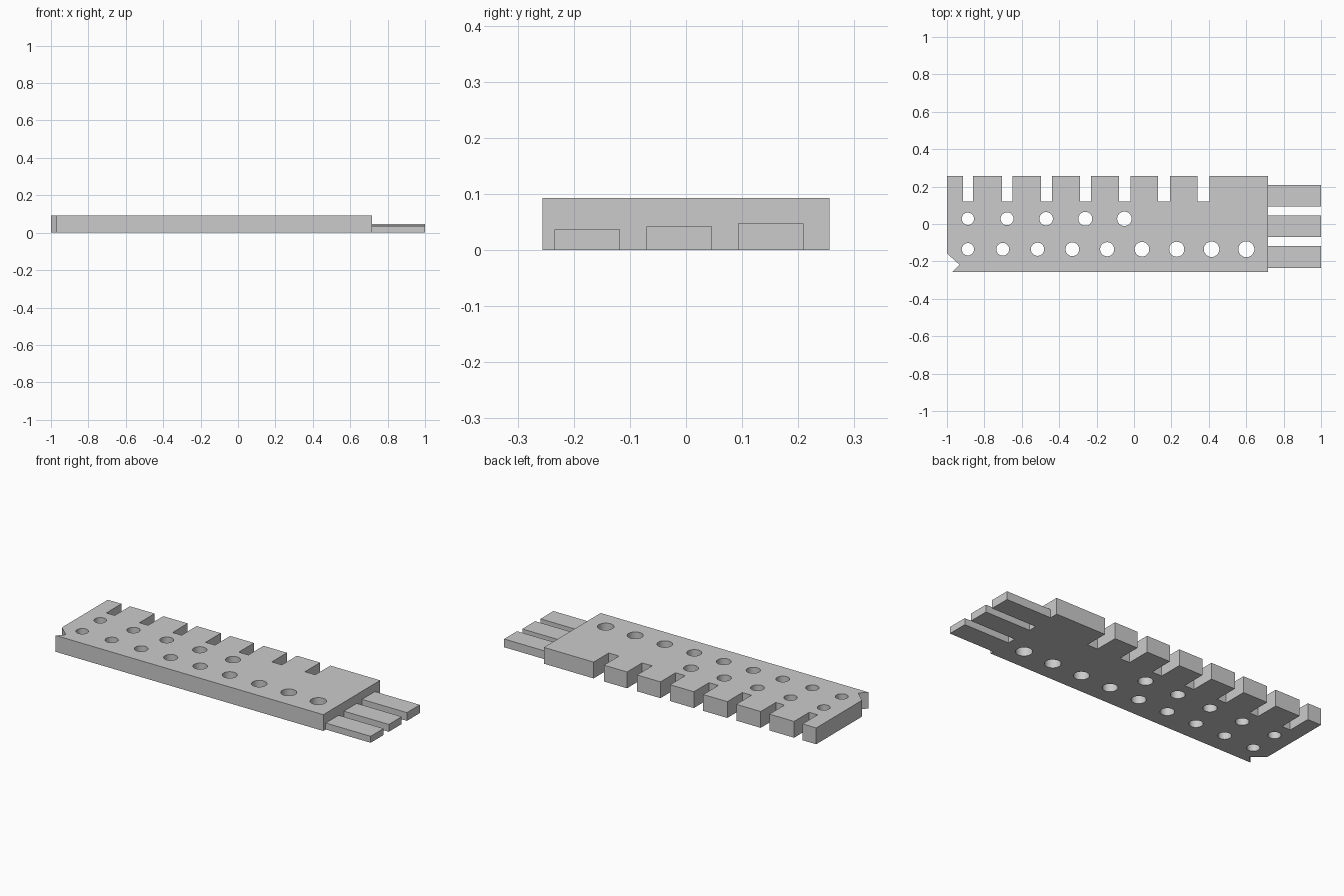
import bpy
import bmesh
from math import radians

cube = bpy.data.objects.get("Cube")
if cube:
    bpy.data.objects.remove(cube, do_unlink=True)

grey = bpy.data.materials.new("light_grey")
grey.use_nodes = True
COLOR = (0.6, 0.6, 0.6, 1)
grey.diffuse_color = COLOR
grey.node_tree.nodes["Principled BSDF"].inputs["Base Color"].default_value = COLOR

THICKNESS = 0.093
BACK, FRONT = 0.256, -0.256
END = 0.717


def prism(name, outline, height):
    """Extrude a flat outline up from the ground."""
    bm = bmesh.new()
    base = bm.faces.new([bm.verts.new((x, y, 0)) for x, y in outline])
    top = bmesh.ops.extrude_face_region(bm, geom=[base])["geom"]
    bmesh.ops.translate(bm, vec=(0, 0, height),
                        verts=[v for v in top if isinstance(v, bmesh.types.BMVert)])
    bmesh.ops.recalc_face_normals(bm, faces=bm.faces)
    mesh = bpy.data.meshes.new(name)
    bm.to_mesh(mesh)
    bm.free()
    mesh.materials.append(grey)
    obj = bpy.data.objects.new(name, mesh)
    bpy.context.collection.objects.link(obj)
    return obj


# Plate outline: pointed corner notch, then seven widening slots in the back edge
outline = [(-1, BACK), (-1, -0.157), (-0.933, -0.218), (-0.97, FRONT),
           (END, FRONT), (END, BACK)]
for i in reversed(range(7)):
    left = -0.914 + 0.2087 * i
    right = left + 0.053 + 0.002 * i
    outline += [(right, BACK), (right, 0.12), (left, 0.12), (left, BACK)]
plate = prism("gauge_plate", outline, THICKNESS)

# Two rows of gradually larger through holes
bm = bmesh.new()
for count, step, y, growth in ((5, 0.2092, 0.028, 0.0014), (9, 0.1861, -0.135, 0.0012)):
    for i in range(count):
        radius = 0.033 + growth * i
        drill = bmesh.ops.create_cone(bm, cap_ends=True, segments=40,
                                      radius1=radius, radius2=radius, depth=0.4)
        bmesh.ops.translate(bm, verts=drill["verts"], vec=(-0.888 + step * i, y, 0.05))
drill_mesh = bpy.data.meshes.new("hole_cutter")
bm.to_mesh(drill_mesh)
bm.free()
drill_mesh.materials.append(grey)
cutter = bpy.data.objects.new("hole_cutter", drill_mesh)
cutter.hide_render = True
bpy.context.collection.objects.link(cutter)

cut = plate.modifiers.new("holes", "BOOLEAN")
cut.operation = "DIFFERENCE"
cut.solver = "EXACT"
cut.object = cutter
bpy.ops.object.select_all(action="DESELECT")
bpy.context.view_layer.objects.active = plate
plate.select_set(True)
bpy.ops.object.modifier_apply(modifier=cut.name)
bpy.data.objects.remove(cutter, do_unlink=True)
bpy.ops.object.shade_smooth_by_angle(angle=radians(30))

# Three feeler prongs, each a little thicker than the last
for name, y, height in (("front_prong", -0.176, 0.037),
                        ("middle_prong", -0.012, 0.042),
                        ("back_prong", 0.151, 0.047)):
    prism(name, [(END, y - 0.058), (1, y - 0.058), (1, y + 0.058), (END, y + 0.058)], height)
